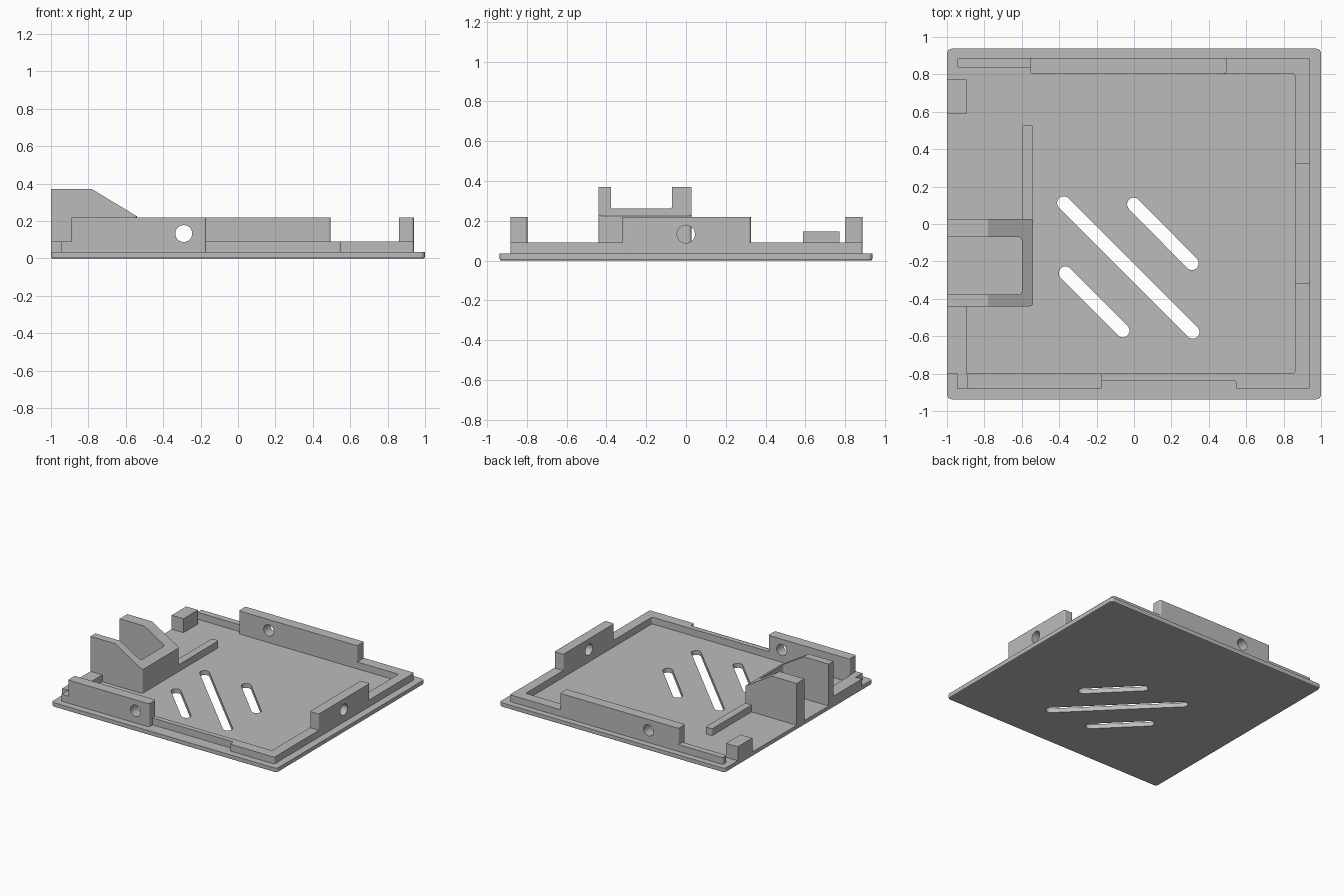
import bpy, bmesh, math
from mathutils import Vector, Matrix

cube = bpy.data.objects.get("Cube")
if cube:
    bpy.data.objects.remove(cube, do_unlink=True)

grey = bpy.data.materials.new("plain_grey")
grey.use_nodes = True
grey.diffuse_color = (0.5, 0.5, 0.5, 1)
grey.node_tree.nodes["Principled BSDF"].inputs["Base Color"].default_value = (0.5, 0.5, 0.5, 1)

SEAT, PLATE, LOW, TALL = 0.03, 0.035, 0.09, 0.22


def finish(name, bm):
    bmesh.ops.recalc_face_normals(bm, faces=bm.faces)
    mesh = bpy.data.meshes.new(name)
    bm.to_mesh(mesh)
    bm.free()
    mesh.materials.append(grey)
    obj = bpy.data.objects.new(name, mesh)
    bpy.context.collection.objects.link(obj)
    return obj


def prism_mesh(points, z0, z1, radius=0.0):
    """Extruded outline with rounded upright edges."""
    bm = bmesh.new()
    face = bm.faces.new([bm.verts.new((x, y, z0)) for x, y in points])
    up = bmesh.ops.extrude_face_region(bm, geom=[face])["geom"]
    bmesh.ops.translate(bm, vec=(0, 0, z1 - z0),
                        verts=[g for g in up if isinstance(g, bmesh.types.BMVert)])
    bmesh.ops.recalc_face_normals(bm, faces=bm.faces)
    if radius:
        upright = [e for e in bm.edges if abs(e.verts[0].co.z - e.verts[1].co.z) > 1e-4]
        bmesh.ops.bevel(bm, geom=upright, offset=radius, segments=4,
                        profile=0.5, affect='EDGES')
    return bm


def prism(name, points, z0, z1, radius=0.0):
    return finish(name, prism_mesh(points, z0, z1, radius))


def rect(x0, x1, y0, y1):
    return [(x0, y0), (x1, y0), (x1, y1), (x0, y1)]


def cut(target, cutter):
    mod = target.modifiers.new("cut", 'BOOLEAN')
    mod.operation = 'DIFFERENCE'
    mod.solver = 'EXACT'
    mod.object = cutter
    cutter.hide_render = True
    bpy.context.view_layer.objects.active = target
    bpy.ops.object.modifier_apply(modifier=mod.name)
    bpy.data.objects.remove(cutter, do_unlink=True)


def slot_cutter(a, b, r):
    a, b = Vector(a), Vector(b)
    heading = math.atan2(b.y - a.y, b.x - a.x)
    pts = []
    for centre, start in ((b, heading - math.pi / 2), (a, heading + math.pi / 2)):
        for i in range(13):
            t = start + math.pi * i / 12
            pts.append((centre.x + r * math.cos(t), centre.y + r * math.sin(t)))
    return prism("slot_cutter", pts, -0.1, 0.1)


def hole_cutter(centre, axis):
    bm = bmesh.new()
    turn = Matrix.Rotation(math.pi / 2, 4, 'Y' if axis == 'X' else 'X')
    bmesh.ops.create_cone(bm, cap_ends=True, segments=40, radius1=0.045, radius2=0.045,
                          depth=0.3, matrix=Matrix.Translation(centre) @ turn)
    return finish("hole_cutter", bm)


# Base plate with chamfered underside and diagonal slots
bm = prism_mesh(rect(-1, 1, -0.937, 0.937), 0, PLATE, 0.025)
under = [e for e in bm.edges if all(v.co.z < 1e-4 for v in e.verts)]
bmesh.ops.bevel(bm, geom=under, offset=0.008, segments=2, profile=0.5, affect='EDGES')
base = finish("base_plate", bm)
for a, b in (((-0.375, 0.112), (0.314, -0.577)),
             ((-0.001, 0.105), (0.31, -0.21)),
             ((-0.366, -0.263), (-0.06, -0.57))):
    cut(base, slot_cutter(a, b, 0.036))

# Low rim pieces
prism("rim_back_strip", rect(-0.947, -0.53, 0.837, 0.888), SEAT, LOW, 0.012)
prism("rim_back_corner",
      [(0.47, 0.888), (0.94, 0.888), (0.94, 0.31), (0.86, 0.31), (0.86, 0.803), (0.47, 0.803)],
      SEAT, LOW, 0.012)
prism("rim_front_corner",
      [(0.94, -0.3), (0.94, -0.883), (0.545, -0.883), (0.545, -0.838), (-0.19, -0.838),
       (-0.19, -0.798), (0.86, -0.798), (0.86, -0.3)], SEAT, LOW, 0.012)
prism("rim_side",
      [(-0.945, -0.883), (-0.87, -0.883), (-0.87, -0.798), (-0.895, -0.798),
       (-0.895, -0.43), (-1, -0.43), (-1, -0.798), (-0.945, -0.798)], SEAT, LOW)

# Tall wall blocks with round holes
walls = (("back_wall", rect(-0.555, 0.495, 0.803, 0.888), (-0.29, 0.845, 0.133), 'Y'),
         ("front_wall", rect(-0.89, -0.17, -0.883, -0.798), (-0.29, -0.84, 0.133), 'Y'),
         ("left_wall", rect(0.86, 0.94, -0.32, 0.326), (0.9, 0, 0.133), 'X'))
for name, outline, centre, axis in walls:
    cut(prism(name, outline, SEAT, TALL, 0.012), hole_cutter(centre, axis))

# Small stop block and divider rib
prism("stop_block", rect(-1, -0.895, 0.588, 0.772), SEAT, 0.147)
prism("divider_rib", rect(-0.6, -0.54, 0.01, 0.527), SEAT, LOW, 0.012)

# U-shaped bracket, open at its outer end, with a sloped top
bm = prism_mesh([(-1, -0.44), (-0.54, -0.44), (-0.54, 0.027), (-1, 0.027),
                 (-1, -0.07), (-0.6, -0.07), (-0.6, -0.378), (-1, -0.378)], SEAT, 0.37)
corners = [e for e in bm.edges
           if abs(e.verts[0].co.z - e.verts[1].co.z) > 0.1 and e.verts[0].co.x > -0.9]
bmesh.ops.bevel(bm, geom=corners, offset=0.016, segments=4, profile=0.5, affect='EDGES')
bmesh.ops.bisect_plane(bm, geom=bm.verts[:] + bm.edges[:] + bm.faces[:],
                       plane_co=(-0.78, 0, 0.37), plane_no=(0.145, 0, 0.24), clear_outer=True)
bmesh.ops.holes_fill(bm, edges=[e for e in bm.edges if e.is_boundary], sides=0)
finish("bracket", bm)
